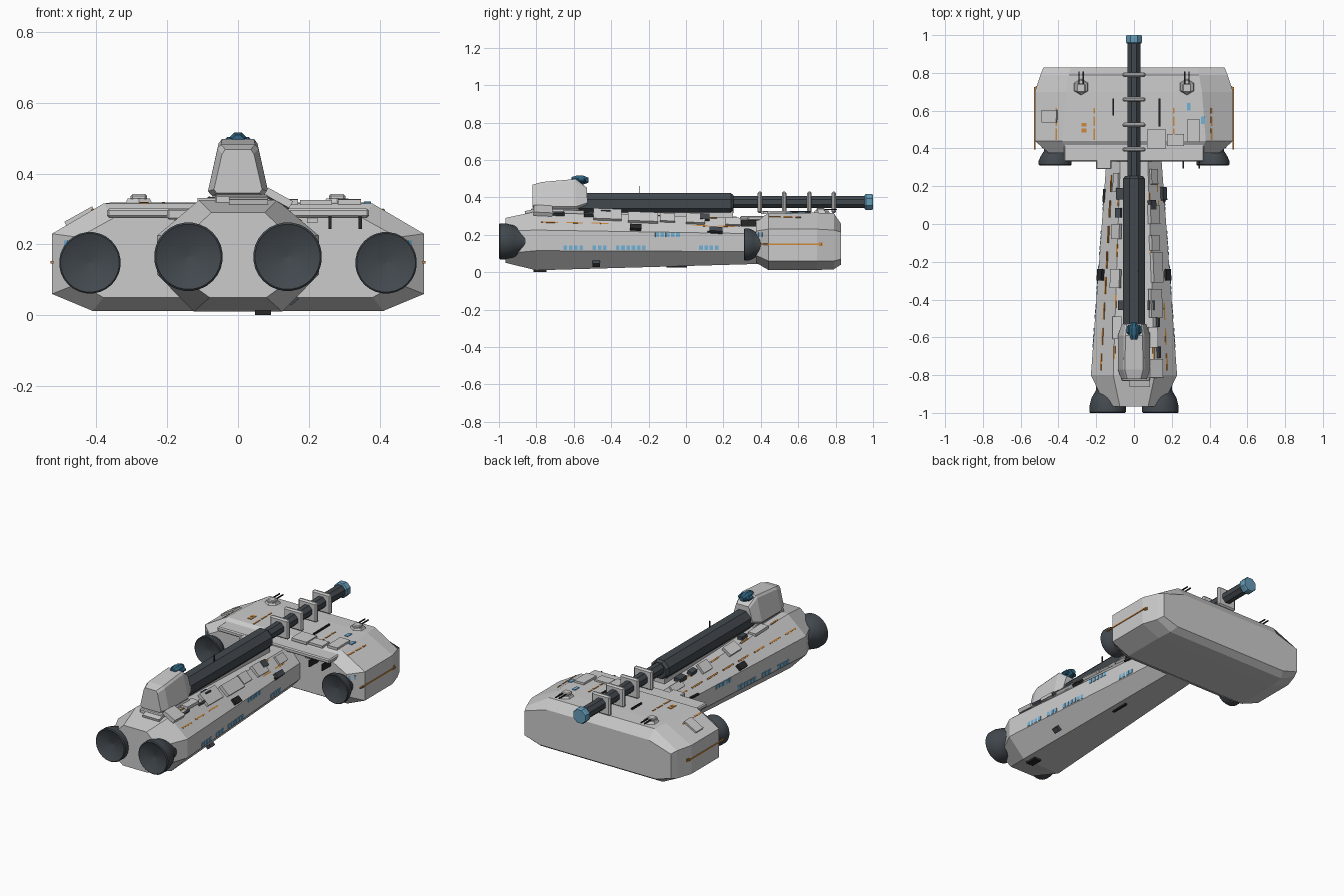
import bpy, bmesh, math
from mathutils import Matrix, Vector

if "Cube" in bpy.data.objects:
    bpy.data.objects.remove(bpy.data.objects["Cube"])


def material(name, rgb):
    m = bpy.data.materials.new(name)
    m.diffuse_color = (*rgb, 1)
    m.use_nodes = True
    m.node_tree.nodes["Principled BSDF"].inputs["Base Color"].default_value = m.diffuse_color
    return m


GREY = material("hull grey", (0.60, 0.60, 0.60))
DARK = material("gunmetal", (0.055, 0.066, 0.077))
BLACK = material("black fittings", (0.02, 0.02, 0.022))
ORANGE = material("orange marking", (0.62, 0.25, 0.045))
WINDOW = material("window blue", (0.17, 0.45, 0.70))
MUZZLE = material("muzzle blue", (0.13, 0.33, 0.48))
SENSOR = material("sensor blue", (0.03, 0.13, 0.22))


def finish(name, bm, mat, smooth=False):
    bmesh.ops.recalc_face_normals(bm, faces=bm.faces)
    me = bpy.data.meshes.new(name)
    bm.to_mesh(me)
    bm.free()
    me.materials.append(mat)
    ob = bpy.data.objects.new(name, me)
    bpy.context.collection.objects.link(ob)
    if smooth:
        bpy.context.view_layer.objects.active = ob
        ob.select_set(True)
        bpy.ops.object.shade_smooth_by_angle(angle=math.radians(35))
        ob.select_set(False)
    return ob


def box(name, mat, loc, size, frame=None, bevel=0):
    bm = bmesh.new()
    bmesh.ops.create_cube(bm, size=1)
    bmesh.ops.scale(bm, vec=size, verts=bm.verts)
    if bevel:
        bmesh.ops.bevel(bm, geom=bm.edges[:], offset=bevel, segments=1, affect='EDGES')
    m = Matrix.Translation(loc)
    bm.transform(m @ frame.to_4x4() if frame else m)
    return finish(name, bm, mat)


def loft(name, mat, rows):
    """Eight-sided body; row = y, bottom, low, high, top half-widths, then their heights."""
    bm = bmesh.new()
    rings = []
    for y, *v in rows:
        half = list(zip(v[:4], v[4:]))
        pts = half + [(-x, z) for x, z in reversed(half)]
        rings.append([bm.verts.new((x, y, z)) for x, z in pts])
    for a, b in zip(rings, rings[1:]):
        for i in range(8):
            j = (i + 1) % 8
            bm.faces.new((a[i], a[j], b[j], b[i]))
    bm.faces.new(rings[0])
    bm.faces.new(rings[-1])
    return finish(name, bm, mat)


def lathe(name, mat, x, z, profile, n, smooth=False):
    """Revolve (y, radius) points about an axis parallel to y."""
    bm = bmesh.new()
    rings = [[bm.verts.new((x + r * math.cos(2 * math.pi * (i + .5) / n), y,
                            z + r * math.sin(2 * math.pi * (i + .5) / n)))
              for i in range(n)] for y, r in profile]
    for a, b in zip(rings, rings[1:]):
        for i in range(n):
            j = (i + 1) % n
            bm.faces.new((a[i], a[j], b[j], b[i]))
    bm.faces.new(rings[0])
    bm.faces.new(rings[-1])
    return finish(name, bm, mat, smooth)


def params(rows, y):
    for a, b in zip(rows, rows[1:]):
        if y <= b[0]:
            t = max(0, (y - a[0]) / (b[0] - a[0]))
            return [p + (q - p) * t for p, q in zip(a, b)]
    return list(rows[-1])


def top_z(rows, x, y):
    p = params(rows, y)
    t = max(0, (abs(x) - p[4]) / (p[3] - p[4]))
    return p[8] + (p[7] - p[8]) * t


def on_top(name, mat, rows, x, y, w, l, h, sink=0.004):
    """Place a plate flush with the upper surface of a lofted body."""
    e = 0.004
    ex = Vector((2 * e, 0, top_z(rows, x + e, y) - top_z(rows, x - e, y))).normalized()
    ey = Vector((0, 2 * e, top_z(rows, x, y + e) - top_z(rows, x, y - e)))
    n = ex.cross(ey).normalized()
    ey = n.cross(ex)
    frame = Matrix((ex, ey, n)).transposed()
    p = Vector((x, y, top_z(rows, x, y))) + n * (h / 2 - sink)
    return box(name, mat, p, (w, l, h), frame)


def on_side(name, mat, rows, s, y, z, l, h, t=0.006):
    """Place a plate on the vertical side wall (s = 1 or -1)."""
    yaw = math.atan2(params(rows, y + .004)[2] - params(rows, y - .004)[2], .008)
    return box(name, mat, (s * params(rows, y)[2], y, z), (t, l, h),
               Matrix.Rotation(-s * yaw, 3, 'Z'))


# main bodies
HULL = [(-.965, .08, .15, .15, .075, .05, .10, .22, .29),
        (-.80, .125, .228, .228, .11, .01, .115, .225, .325),
        (.42, .08, .14, .14, .07, .045, .11, .205, .285)]
BLOCK = [(.375, .38, .45, .45, .35, .05, .09, .22, .275),
         (.44, .41, .525, .525, .38, .012, .06, .23, .315),
         (.70, .41, .525, .525, .36, .012, .06, .23, .318),
         (.79, .40, .495, .495, .345, .015, .06, .225, .315),
         (.828, .38, .48, .48, .335, .04, .07, .215, .26)]
loft("long_hull", GREY, HULL)
loft("rear_block", GREY, BLOCK)
box("block_front_ledge", GREY, (0, .40, .288), (.74, .14, .026), bevel=.006)

# gun housing and its sensor
loft("gun_housing", GREY, [
    (-.82, .06, .068, .045, .036, .345, .355, .455, .468),
    (-.77, .072, .085, .058, .048, .335, .35, .47, .482),
    (-.59, .072, .085, .055, .045, .335, .35, .485, .498),
    (-.53, .055, .065, .045, .038, .36, .37, .44, .452)])
box("gun_housing_base", GREY, (.01, -.70, .325), (.15, .26, .03), bevel=.005)
lathe("sensor", SENSOR, 0, .492, [(-.612, .018), (-.585, .026), (-.55, .026), (-.52, .014)], 8)
box("sensor_wings", SENSOR, (0, -.56, .49), (.08, .05, .026), bevel=.01)

# long gun
lathe("gun_sleeve", DARK, 0, .365, [(-.58, .058), (-.56, .062), (.24, .062), (.255, .05)], 8)
lathe("gun_barrel", DARK, 0, .375, [(.24, .036), (.97, .036)], 8)
lathe("gun_muzzle", MUZZLE, 0, .375, [(.955, .04), (.962, .046), (.993, .046), (1, .042)], 8)
for y in (.395, .525, .66, .79):
    box("barrel_bracket", GREY, (0, y, .373), (.122, .024, .116), bevel=.008)
box("gun_cradle", GREY, (0, -.15, .308), (.07, .8, .04))
box("gun_antenna", BLACK, (.02, -.25, .43), (.005, .005, .06))

# engines and mirrored details
for s in (-1, 1):
    lathe("hull_engine", DARK, s * .14, .165,
          [(-.975, .0), (-.985, .06), (-1, .092), (-.995, .097), (-.965, .097),
           (-.92, .085), (-.88, .062), (-.85, .06)], 28, True)
    lathe("block_engine", DARK, s * .418, .148,
          [(.33, .0), (.322, .055), (.31, .083), (.314, .087), (.335, .087),
           (.36, .076), (.385, .06), (.42, .058)], 28, True)

    # window rows on the hull
    for start, count, z in ((-.645, 4, .13), (-.49, 3, .13), (-.365, 6, .13),
                            (.08, 4, .13), (-.155, 5, .2)):
        for i in range(count):
            on_side("hull_window", WINDOW, HULL, s, start + i * .028, z, .019, .024)
    for y in (.385, .405):
        on_side("block_window", WINDOW, BLOCK, s, y, .20, .013, .022)

    # orange dashes along both edges of the sloped hull top
    for i in range(8):
        y = -.73 + i * .135
        f = (y + .8) / 1.22
        on_top("hull_dash", ORANGE, HULL, s * (.178 - .068 * f), y, .008, .09, .007)
        if i % 2 == 0:
            on_top("inner_dash", ORANGE, HULL, s * (.105 - .03 * f), y + .05, .008, .07, .007)
    # block markings
    for x in (.21, .41):
        for y, l in ((.475, .06), (.545, .05), (.60, .03)):
            on_top("block_dash", ORANGE, BLOCK, s * x, y, .008, l, .007)
    on_side("side_stripe", ORANGE, BLOCK, s, .56, .15, .33, .007, .008)
    on_side("side_stripe_end", ORANGE, BLOCK, s, .72, .15, .02, .018, .008)

    # small twin turrets
    bm = bmesh.new()
    bmesh.ops.create_cone(bm, cap_ends=True, segments=6, radius1=.044, radius2=.036, depth=.014,
                          matrix=Matrix.Translation((s * .28, .725, .322)))
    finish("turret_base", bm, GREY)
    box("turret_head", GREY, (s * .28, .72, .333), (.046, .046, .018), bevel=.005)
    for dx in (-.011, .011):
        box("turret_barrel", BLACK, (s * .28 + dx, .77, .336), (.006, .075, .006))

    on_side("side_vent", BLACK, HULL, s, .15, .214, .07, .01, .012)
    on_top("slope_hatch", BLACK, HULL, s * .172, -.27, .035, .06, .022)

# raised hull panels: x, y, width, length, height
for x, y, w, l, h in ((.10, .05, .07, .10, .022), (-.09, -.04, .06, .08, .018),
                      (.105, -.10, .06, .08, .02), (.115, -.23, .07, .16, .024),
                      (-.095, -.29, .06, .10, .018), (.11, -.42, .08, .15, .02),
                      (.10, -.60, .05, .11, .018), (.11, -.765, .08, .10, .022),
                      (.03, -.84, .11, .04, .018), (-.09, -.55, .05, .12, .016),
                      (-.09, .22, .04, .10, .016), (.10, .25, .05, .08, .018)):
    on_top("hull_panel", GREY, HULL, x, y, w, l, h)
for x, y, w, l in ((-.075, .16, .04, .06), (.15, .16, .03, .07), (.09, -.43, .035, .05),
                   (-.07, -.43, .03, .05), (.09, .10, .04, .05), (.12, -.52, .012, .05),
                   (.125, -.68, .012, .06), (-.08, .06, .03, .05)):
    on_top("hull_fitting", DARK, HULL, x, y, w, l, .024)

# raised block panels and fittings
for x, y, w, l, h in ((.12, .45, .10, .10, .016), (.22, .445, .09, .065, .014),
                      (.315, .495, .065, .12, .016), (-.445, .57, .09, .065, .016)):
    on_top("block_panel", GREY, BLOCK, x, y, w, l, h)
box("block_neck_panel", GREY, (-.16, .335, .285), (.08, .09, .03), bevel=.005)
box("front_panel", GREY, (.21, .365, .275), (.03, .03, .03))
for x, y, l in ((-.11, .62, .09), (.135, .59, .15)):
    on_top("block_slot", BLACK, BLOCK, x, y, .008, l, .014)
for x in (.26, .345):
    box("front_rod", BLACK, (x, .345, .263), (.009, .10, .038))
for x, y in ((-.265, .525), (-.265, .495)):
    on_top("orange_square", ORANGE, BLOCK, x, y, .025, .02, .007)
for x, y in ((.29, .62), (.365, .55)):
    on_top("blue_square", WINDOW, BLOCK, x, y, .02, .04, .008)

# underside fittings
box("belly_hatch", BLACK, (.07, -.78, .008), (.045, .07, .016))
box("belly_bar", BLACK, (.06, -.05, .030), (.014, .11, .012))
box("belly_box", DARK, (.155, -.48, .045), (.03, .04, .02), Matrix.Rotation(-.7, 3, 'Y'))
